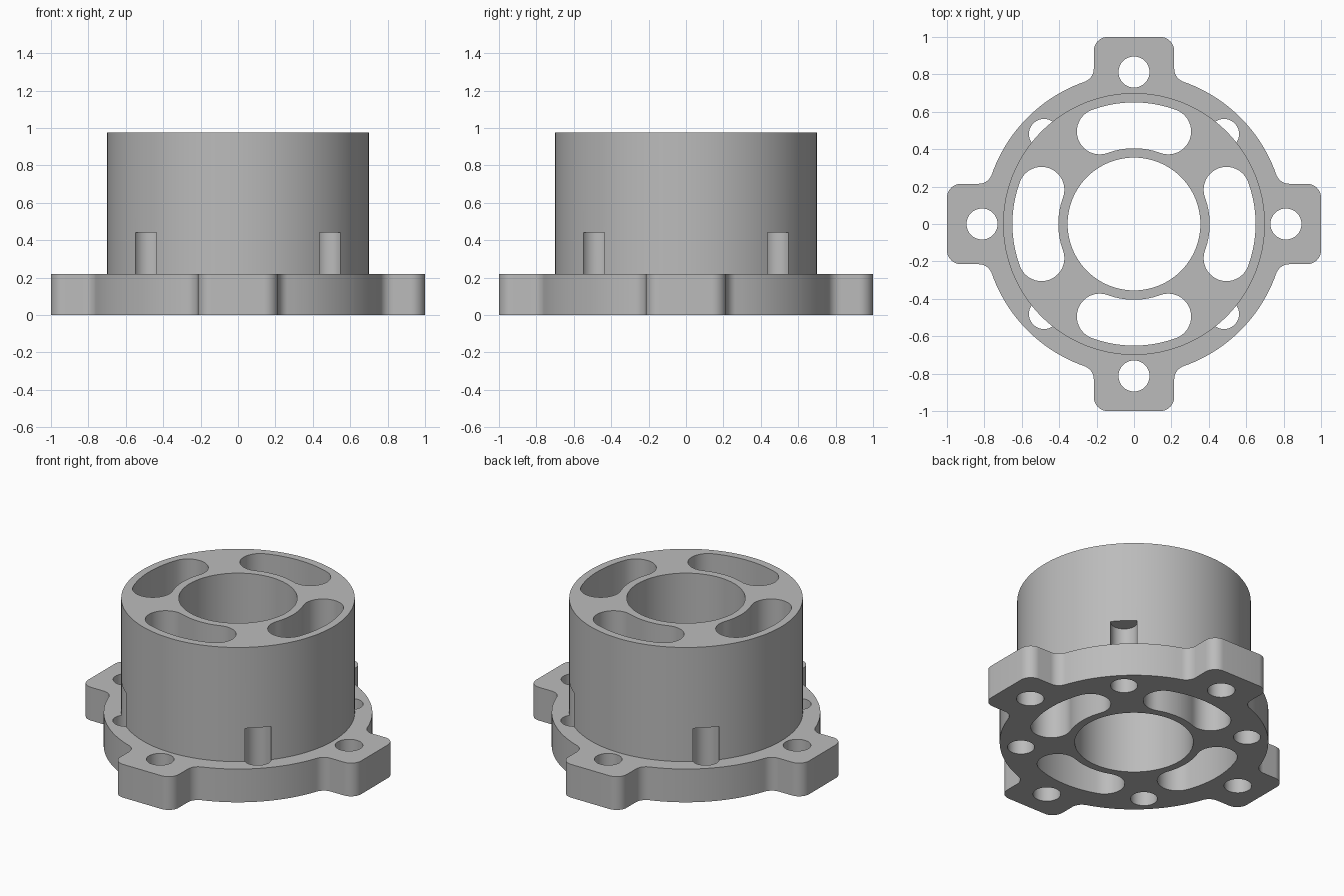
import bpy, bmesh
from math import cos, sin, pi, radians, atan2, sqrt
from mathutils import Vector

if "Cube" in bpy.data.objects:
    bpy.data.objects.remove(bpy.data.objects["Cube"], do_unlink=True)

FLANGE_TOP, BODY_TOP, POCKET_TOP = 0.22, 0.975, 0.44
DISC_R, BODY_R, BORE_R = 0.805, 0.70, 0.355
TAB_HALF, TAB_END, FILLET = 0.215, 1.0, 0.075

grey = bpy.data.materials.new("machined grey")
grey.use_nodes = True
grey.diffuse_color = (0.5, 0.5, 0.5, 1)
grey.node_tree.nodes["Principled BSDF"].inputs["Base Color"].default_value = (0.5, 0.5, 0.5, 1)


def arc(cx, cy, r, a0, a1, n):
    """Points along an arc, end points included."""
    steps = [a0 + (a1 - a0) * i / n for i in range(n + 1)]
    return [(cx + r * cos(a), cy + r * sin(a)) for a in steps]


def circle(cx, cy, r, n=48):
    return arc(cx, cy, r, 0, 2 * pi, n)[:-1]


def turn(points, a):
    return [(x * cos(a) - y * sin(a), x * sin(a) + y * cos(a)) for x, y in points]


def prisms(name, parts):
    """One object made of upright prisms: (outline, bottom, top)."""
    bm = bmesh.new()
    for outline, z0, z1 in parts:
        face = bm.faces.new([bm.verts.new((x, y, z0)) for x, y in outline])
        grown = bmesh.ops.extrude_face_region(bm, geom=[face], use_keep_orig=True)
        moved = [v for v in grown["geom"] if isinstance(v, bmesh.types.BMVert)]
        bmesh.ops.translate(bm, verts=moved, vec=Vector((0, 0, z1 - z0)))
    bmesh.ops.recalc_face_normals(bm, faces=bm.faces)
    mesh = bpy.data.meshes.new(name)
    bm.to_mesh(mesh)
    bm.free()
    mesh.materials.append(grey)
    obj = bpy.data.objects.new(name, mesh)
    bpy.context.collection.objects.link(obj)
    return obj


def combine(target, tool, operation):
    """Apply a boolean and discard the tool."""
    tool.hide_render = True
    mod = target.modifiers.new(operation, "BOOLEAN")
    mod.operation, mod.solver, mod.object = operation, "EXACT", tool
    bpy.context.view_layer.objects.active = target
    bpy.ops.object.modifier_apply(modifier=mod.name)
    bpy.data.objects.remove(tool, do_unlink=True)


# Flange outline: one tab with rounded corners and root fillets, then a disc arc
fy = TAB_HALF + FILLET
fx = sqrt((DISC_R + FILLET) ** 2 - fy ** 2)
root = atan2(fy, fx)
corner_x, corner_y = TAB_END - FILLET, TAB_HALF - FILLET
quarter = (arc(fx, -fy, FILLET, pi - root, pi / 2, 10)
           + arc(corner_x, -corner_y, FILLET, -pi / 2, 0, 10)
           + arc(corner_x, corner_y, FILLET, 0, pi / 2, 10)
           + arc(fx, fy, FILLET, -pi / 2, root - pi, 10)
           + arc(0, 0, DISC_R, root, pi / 2 - root, 24)[1:-1])
outline = [p for k in range(4) for p in turn(quarter, k * pi / 2)]
hub = prisms("flanged_hub", [(outline, 0, FLANGE_TOP)])

# Tall round body, sunk into the flange
body = prisms("body", [(circle(0, 0, BODY_R, 128), 0.05, BODY_TOP)])
combine(hub, body, "UNION")

# Kidney slot outline
inner, outer, half = 0.405, 0.65, radians(20.3)
mid, end = (inner + outer) / 2, (outer - inner) / 2
slot = (arc(0, 0, outer, -half, half, 20)[:-1]
        + arc(mid * cos(half), mid * sin(half), end, half, half + pi, 20)[:-1]
        + arc(0, 0, inner, half, -half, 20)[:-1]
        + arc(mid * cos(half), -mid * sin(half), end, pi - half, 2 * pi - half, 20)[:-1])

# Bore, slots, tab bolt holes and the blind pin holes that break the body wall
cuts = [(circle(0, 0, BORE_R, 96), -0.1, 1.1)]
for k in range(4):
    a = k * pi / 2
    cuts.append((turn(slot, a), -0.1, 1.1))
    cuts.append((turn(circle(0.8125, 0, 0.083), a), -0.1, 0.4))
    cuts.append((turn(circle(0.68, 0, 0.081), a + pi / 4), -0.1, POCKET_TOP))
combine(hub, prisms("hole_cutter", cuts), "DIFFERENCE")

bpy.ops.object.select_all(action="DESELECT")
hub.select_set(True)
bpy.context.view_layer.objects.active = hub
bpy.ops.object.shade_smooth_by_angle(angle=radians(30))
